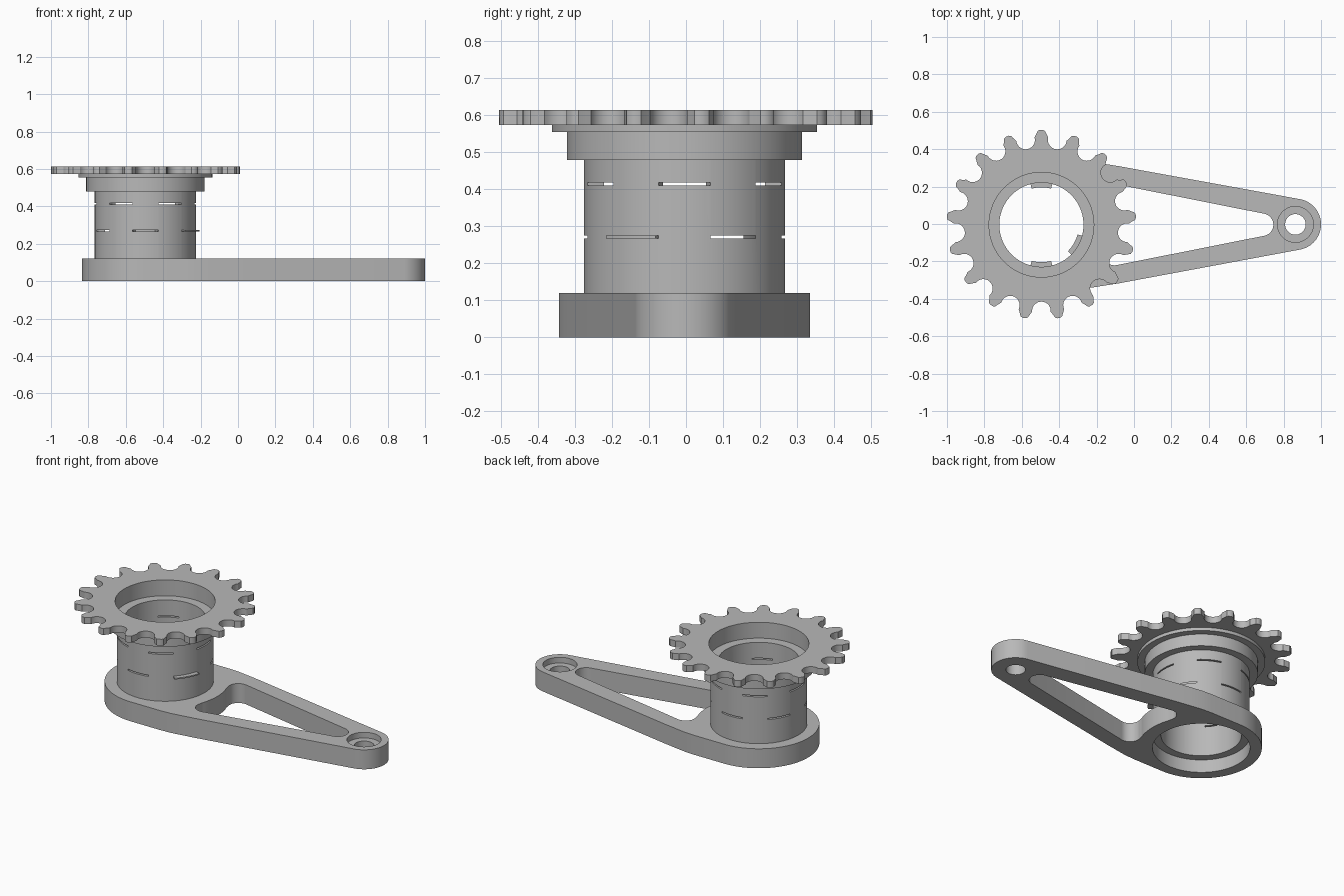
import bpy, bmesh
from math import sin, cos, radians, pi

cube = bpy.data.objects.get("Cube")
if cube:
    bpy.data.objects.remove(cube, do_unlink=True)

HUB = (-0.495, -0.004)
PIN = (0.863, -0.002)

grey = bpy.data.materials.new("plain_grey")
grey.use_nodes = True
grey.diffuse_color = (0.48, 0.48, 0.48, 1)
grey.node_tree.nodes["Principled BSDF"].inputs["Base Color"].default_value = grey.diffuse_color


def arc(center, r, a0, a1, n):
    """Points on an arc, angles in degrees."""
    return [(center[0] + r * cos(radians(a0 + (a1 - a0) * i / n)),
             center[1] + r * sin(radians(a0 + (a1 - a0) * i / n))) for i in range(n + 1)]


def circle(center, r, n=96):
    return arc(center, r, 0, 360, n)[:-1]


def finish(name, bm):
    bmesh.ops.recalc_face_normals(bm, faces=bm.faces)
    mesh = bpy.data.meshes.new(name)
    bm.to_mesh(mesh)
    bm.free()
    mesh.materials.append(grey)
    ob = bpy.data.objects.new(name, mesh)
    bpy.context.collection.objects.link(ob)
    return ob


def prism(name, outline, z0, z1):
    bm = bmesh.new()
    face = bm.faces.new([bm.verts.new((x, y, z0)) for x, y in outline])
    up = bmesh.ops.extrude_face_region(bm, geom=[face])["geom"]
    # extrude leaves the first face behind, so the solid is closed
    bmesh.ops.translate(bm, vec=(0, 0, z1 - z0),
                        verts=[v for v in up if isinstance(v, bmesh.types.BMVert)])
    if len(bm.faces) == len(outline) + 1:
        bm.faces.new([v for v in bm.verts if v.co.z < (z0 + z1) / 2])
    return finish(name, bm)


def lathe(name, profile, center, n=96):
    bm = bmesh.new()
    rings = [[bm.verts.new((x, y, z)) for x, y in circle(center, r, n)] for r, z in profile]
    for k, a in enumerate(rings):
        b = rings[(k + 1) % len(rings)]
        for i in range(n):
            j = (i + 1) % n
            bm.faces.new((a[i], a[j], b[j], b[i]))
    return finish(name, bm)


def cut(ob, cutter):
    mod = ob.modifiers.new("cut", "BOOLEAN")
    mod.operation = "DIFFERENCE"
    mod.solver = "EXACT"
    mod.object = cutter
    bpy.context.view_layer.objects.active = ob
    bpy.ops.object.modifier_apply(modifier=mod.name)
    bpy.data.objects.remove(cutter, do_unlink=True)


def flip(points):
    """Mirror a path across the arm's centre line, reversed."""
    return [(x, 2 * HUB[1] - y) for x, y in reversed(points)]


# Arm plate: round hub end, short straight shoulders, tapered to the pin end
shoulder = [(-0.29, 0.335), (-0.22, 0.331), (-0.15, 0.32), (-0.08, 0.309)]
outline = (arc(PIN, 0.137, -79.6, 79.6, 32) + shoulder[::-1]
           + arc(HUB, 0.339, 90, 270, 48) + flip(shoulder[::-1]))
arm = prism("arm", outline, 0, 0.12)

# Window between the two arm rails
corner = arc((-0.105, 0.153), 0.06, 79, 201.5, 12)
neck = arc(HUB, 0.357, 20.5, -20.5, 16)
tip = arc((0.685, HUB[1]), 0.06, -79, 79, 16)
cut(arm, prism("window_cutter", tip + corner + neck + flip(corner), -0.1, 0.3))

# Hub bore with a recess below, pin hole with a recess above
cut(arm, prism("bore_cutter", circle(HUB, 0.225), -0.1, 0.3))
cut(arm, prism("bore_recess_cutter", circle(HUB, 0.273), -0.1, 0.08))
cut(arm, prism("pin_hole_cutter", circle(PIN, 0.055, 48), -0.1, 0.3))
cut(arm, prism("pin_recess_cutter", circle(PIN, 0.096, 48), 0.085, 0.3))

# Hub tube with stepped collar
hub = lathe("hub_tube", [(0.225, 0.12), (0.271, 0.12), (0.271, 0.478), (0.317, 0.478),
                         (0.317, 0.553), (0.358, 0.553), (0.358, 0.573), (0.28, 0.573),
                         (0.28, 0.515), (0.225, 0.515)], HUB)

# Two staggered rows of thin slots through the tube wall
for z, start in ((0.413, 0), (0.27, 30)):
    for k in range(6):
        a = start + 60 * k
        wedge = arc(HUB, 0.3, a - 15, a + 15, 8) + arc(HUB, 0.2, a + 15, a - 15, 8)
        cut(hub, prism("slot_cutter", wedge, z - 0.004, z + 0.004))

# Sprocket: round roller seats between rounded teeth
TEETH = 17
step = 360 / TEETH
outline = []
for k in range(TEETH):
    t = 90 + k * step
    u, v = (cos(radians(t)), sin(radians(t)))
    for r, w in ((0.487, -0.026), (0.501, -0.02), (0.507, -0.009),
                 (0.507, 0.009), (0.501, 0.02), (0.487, 0.026)):
        outline.append((HUB[0] + r * u - w * v, HUB[1] + r * v + w * u))
    g = t + step / 2
    seat = (HUB[0] + 0.461 * cos(radians(g)), HUB[1] + 0.461 * sin(radians(g)))
    outline += arc(seat, 0.05, g + 275, g + 85, 14)
sprocket = prism("sprocket", outline, 0.573, 0.613)
cut(sprocket, prism("sprocket_bore_cutter", circle(HUB, 0.28), 0.5, 0.7))

# Smooth round walls, crisp edges
for ob in (arm, hub, sprocket):
    bpy.ops.object.select_all(action="DESELECT")
    ob.select_set(True)
    bpy.context.view_layer.objects.active = ob
    bpy.ops.object.shade_smooth_by_angle(angle=radians(30))
